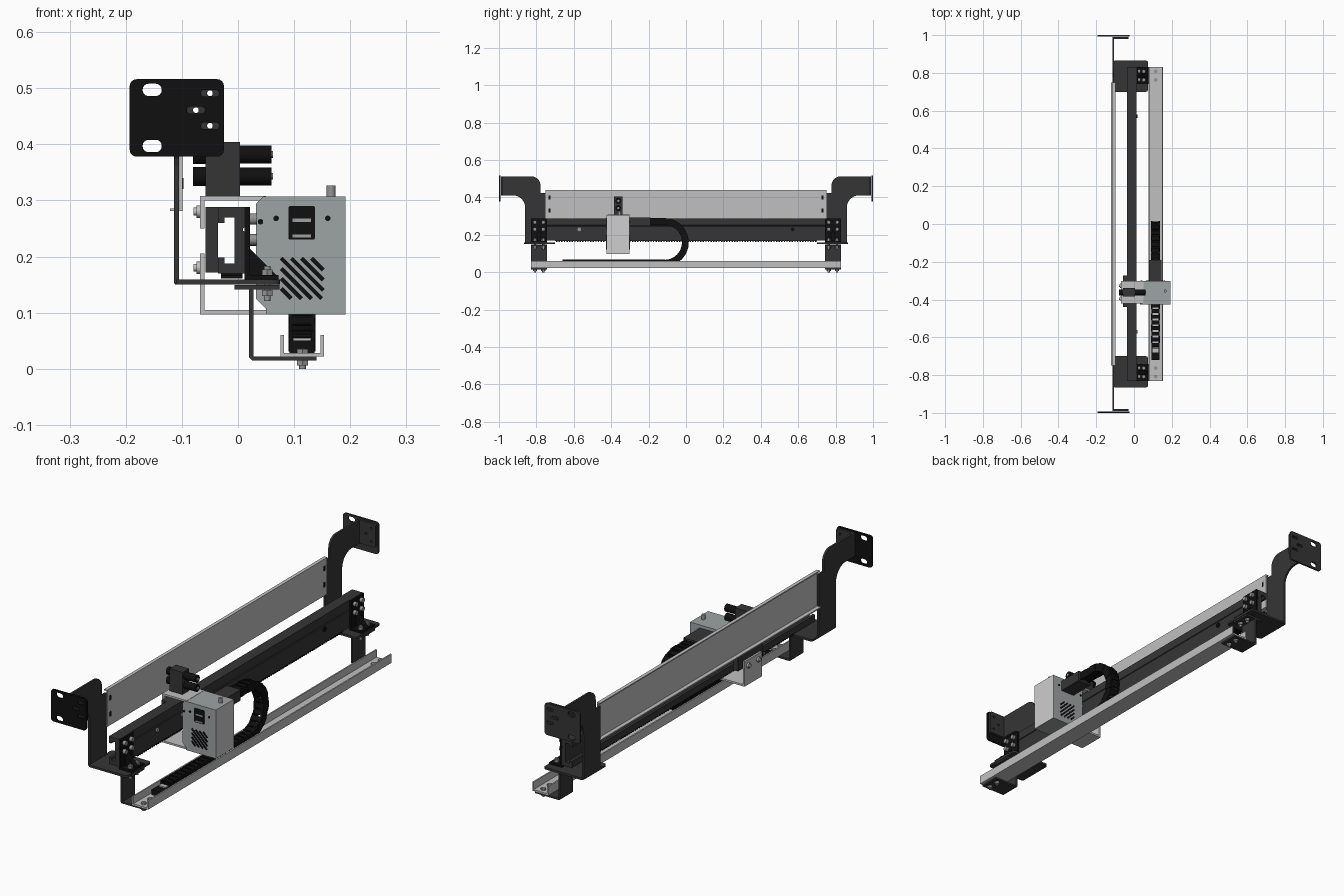
import bpy, bmesh, math
from mathutils import Matrix, Vector

if "Cube" in bpy.data.objects:
    bpy.data.objects.remove(bpy.data.objects["Cube"])


def material(name, rgb):
    m = bpy.data.materials.new(name)
    m.diffuse_color = (*rgb, 1)
    m.use_nodes = True
    m.node_tree.nodes["Principled BSDF"].inputs["Base Color"].default_value = m.diffuse_color
    return m


LIGHT = material("light grey metal", (0.53, 0.53, 0.53))
PALE = material("pale cover", (0.62, 0.62, 0.62))
CASE = material("blue grey case", (0.34, 0.37, 0.37))
STEEL = material("bolt steel", (0.30, 0.30, 0.30))
DARK = material("dark grey metal", (0.036, 0.036, 0.036))
BLACK = material("black", (0.005, 0.005, 0.005))

PLANES = {"xy": Matrix.Identity(4),
          "xz": Matrix(((1, 0, 0, 0), (0, 0, -1, 0), (0, 1, 0, 0), (0, 0, 0, 1))),
          "yz": Matrix(((0, 0, 1, 0), (1, 0, 0, 0), (0, 1, 0, 0), (0, 0, 0, 1)))}
NORMAL = {"xy": Vector((0, 0, 1)), "xz": Vector((0, 1, 0)), "yz": Vector((1, 0, 0))}


def finish(name, bm, mat):
    me = bpy.data.meshes.new(name)
    bm.to_mesh(me)
    bm.free()
    me.materials.append(mat)
    ob = bpy.data.objects.new(name, me)
    bpy.context.collection.objects.link(ob)
    return ob


def slab(name, plane, lo, hi, outline, mat, holes=()):
    """Flat outline with holes, extruded from lo to hi along the plane's normal."""
    cu = bpy.data.curves.new(name, "CURVE")
    cu.dimensions, cu.fill_mode, cu.extrude = "2D", "BOTH", (hi - lo) / 2
    for loop in (outline, *holes):
        sp = cu.splines.new("POLY")
        sp.points.add(len(loop) - 1)
        for p, (u, v) in zip(sp.points, loop):
            p.co = (u, v, 0, 1)
        sp.use_cyclic_u = True
    tmp = bpy.data.objects.new(name + "_curve", cu)
    bpy.context.collection.objects.link(tmp)
    bpy.context.view_layer.update()
    me = bpy.data.meshes.new_from_object(tmp)
    bpy.data.objects.remove(tmp)
    bm = bmesh.new()
    bm.from_mesh(me)
    bmesh.ops.transform(bm, matrix=Matrix.Translation(NORMAL[plane] * (lo + hi) / 2) @ PLANES[plane], verts=bm.verts)
    bmesh.ops.remove_doubles(bm, verts=bm.verts, dist=1e-5)
    bmesh.ops.recalc_face_normals(bm, faces=bm.faces)
    for f in bm.faces:
        f.smooth = False
        f.material_index = 0
    return finish(name, bm, mat)


def add_box(bm, x0, x1, y0, y1, z0, z1, matrix=Matrix.Identity(4)):
    mid = Vector(((x0 + x1) / 2, (y0 + y1) / 2, (z0 + z1) / 2))
    bmesh.ops.create_cube(bm, size=1, matrix=matrix @ Matrix.Translation(mid)
                          @ Matrix.Diagonal((x1 - x0, y1 - y0, z1 - z0, 1)))


def boxes(name, mat, *ext):
    bm = bmesh.new()
    for e in ext:
        add_box(bm, *e)
    return finish(name, bm, mat)


def rods(name, mat, plane, centres, r, length, n=12):
    bm = bmesh.new()
    for c in centres:
        bmesh.ops.create_cone(bm, cap_ends=True, segments=n, radius1=r, radius2=r, depth=length,
                              matrix=Matrix.Translation(c) @ PLANES[plane])
    for f in bm.faces:
        f.smooth = len(f.verts) == 4 and n > 6
    for e in bm.edges:
        e.smooth = e.calc_face_angle(0) < 0.7
    return finish(name, bm, mat)


def rounded(u0, u1, v0, v1, r, n=5):
    pts = []
    for cu, cv, a in ((u1 - r, v1 - r, 0), (u0 + r, v1 - r, 90), (u0 + r, v0 + r, 180), (u1 - r, v0 + r, 270)):
        for i in range(n):
            t = math.radians(a + 90 * i / (n - 1))
            pts.append((cu + r * math.cos(t), cv + r * math.sin(t)))
    return pts


def slot(u, v, w, h):
    return rounded(u - w / 2, u + w / 2, v - h / 2, v + h / 2, min(w, h) / 2 - 0.0005)


def arc(cu, cv, r, a0, a1, n=8):
    return [(cu + r * math.cos(math.radians(a0 + (a1 - a0) * i / (n - 1))),
             cv + r * math.sin(math.radians(a0 + (a1 - a0) * i / (n - 1)))) for i in range(n)]


# Ends: wall plate, swan-neck arm, shelf, corner bracket, hanging leg and bolts
for s, end in ((-1, "front"), (1, "back")):
    def Y(a, b):
        return sorted((s * a, s * b))

    small = [slot(-0.05, 0.491, 0.032, 0.012), slot(-0.075, 0.461, 0.032, 0.012), slot(-0.05, 0.433, 0.032, 0.012)]
    slab(end + "_wall_plate", "xz", *Y(0.992, 1.0), rounded(-0.193, -0.025, 0.378, 0.516, 0.012),
         BLACK if s < 0 else DARK, small + [slot(-0.153, v, 0.034, 0.022) for v in (0.497, 0.397)])
    slab(end + "_arm_tab", "xz", *Y(0.980, 0.990), rounded(-0.114, -0.03, 0.411, 0.512, 0.008), DARK,
         [slot(u, v, 0.01, 0.01) for u, v in ((-0.05, 0.491), (-0.075, 0.461), (-0.05, 0.433))])
    neck = ([(0.99, 0.411), (0.99, 0.512)] + arc(0.825, 0.465, 0.047, 90, 180)
            + [(0.778, 0.425), (0.745, 0.425), (0.745, 0.152), (0.86, 0.152)] + arc(0.925, 0.346, 0.065, 180, 90))
    slab(end + "_arm", "yz", -0.114, -0.105, [(s * u, v) for u, v in neck], DARK)
    slab(end + "_shelf", "xy", 0.150, 0.159, rounded(-0.112, 0.075, *Y(0.70, 0.865), 0.012), DARK)
    ya, yb = Y(0.742, 0.83)
    boxes(end + "_corner_bracket", BLACK, (0.012, 0.021, ya, yb, 0.159, 0.288), (0.012, 0.072, ya, yb, 0.159, 0.167))
    slab(end + "_gusset", "xz", *Y(0.776, 0.796), [(0.02, 0.215), (0.02, 0.165), (0.07, 0.165)], BLACK)
    leg = [(-0.006, 0.149), (0.074, 0.149), (0.074, 0.141), (0.028, 0.141), (0.028, 0.022),
           (0.14, 0.022), (0.14, 0.015), (0.025, 0.015), (0.02, 0.02), (0.02, 0.141), (-0.006, 0.141)]
    slab(end + "_hanging_leg", "xz", ya, yb, leg, DARK)
    ys = (s * 0.763, s * 0.808)
    rods(end + "_side_bolts", STEEL, "yz", [(0.027, y, z) for y in ys for z in (0.23, 0.267)], 0.010, 0.014)
    rods(end + "_shelf_bolts", STEEL, "xy", [(0.052, y, 0.152) for y in ys], 0.006, 0.062)
    rods(end + "_shelf_nuts", STEEL, "xy", [(0.052, y, z) for y in ys for z in (0.172, 0.135)], 0.011, 0.010, 6)
    rods(end + "_tray_bolts", STEEL, "xy", [(0.115, y, 0.018) for y in ys], 0.006, 0.036)
    rods(end + "_tray_nuts", STEEL, "xy", [(0.115, y, z) for y in ys for z in (0.010, 0.031)], 0.011, 0.009, 6)
    boxes(end + "_panel_slots", BLACK, *[(-0.1, -0.097, s * 0.73 - 0.005, s * 0.73 + 0.005, z - 0.01, z + 0.01)
                                         for z in (0.33, 0.40)])
    rods(end + "_rail_screw", STEEL if s < 0 else BLACK, "yz", [(0.014, s * 0.57, 0.229)], 0.010, 0.008)

# Long rear panel with folded lips
slab("rear_panel", "xz", -0.75, 0.75,
     [(-0.114, 0.44), (-0.099, 0.44), (-0.099, 0.281), (-0.121, 0.281), (-0.121, 0.286),
      (-0.104, 0.286), (-0.104, 0.435), (-0.114, 0.435)], LIGHT)

# Guide rail: slotted at the rear with a fine groove in front
slab("guide_rail", "xz", -0.83, 0.83,
     [(-0.036, 0.288), (0.012, 0.288), (0.012, 0.252), (0.009, 0.250), (0.009, 0.246), (0.012, 0.244),
      (0.012, 0.170), (-0.036, 0.170), (-0.036, 0.198), (-0.024, 0.198), (-0.024, 0.188), (-0.006, 0.188),
      (-0.006, 0.270), (-0.024, 0.270), (-0.024, 0.260), (-0.036, 0.260)], DARK)
boxes("toothed_rack", BLACK, (-0.03, 0.008, -0.70, 0.70, 0.166, 0.171),
      *[(-0.03, 0.008, -0.695 + i * 0.014, -0.688 + i * 0.014, 0.161, 0.167) for i in range(100)])

# Cable tray
slab("cable_tray", "xz", -0.83, 0.83,
     [(0.076, 0.060), (0.082, 0.060), (0.082, 0.028), (0.147, 0.028), (0.147, 0.060),
      (0.153, 0.060), (0.153, 0.022), (0.076, 0.022)], LIGHT)
boxes("chain_anchor", BLACK, (0.092, 0.136, -0.72, -0.655, 0.028, 0.05))
boxes("anchor_plate", LIGHT, (0.098, 0.13, -0.68, -0.66, 0.05, 0.055))

# Carriage clamp around the rail
y0, y1 = -0.42, -0.302
boxes("carriage_clamp", LIGHT, (-0.068, 0.05, y0, y1, 0.300, 0.308), (-0.068, -0.060, y0, y1, 0.250, 0.302),
      (-0.068, -0.060, y0, y1, 0.097, 0.205), (-0.068, 0.05, y0, y1, 0.097, 0.105))
boxes("slide_block", DARK, (-0.058, -0.036, -0.44, -0.272, 0.172, 0.288))
screws = [(-0.070, y, z) for y in (-0.395, -0.327) for z in (0.18, 0.28)]
rods("clamp_screws", LIGHT, "yz", screws, 0.011, 0.008)
rods("clamp_screw_domes", LIGHT, "yz", [(x - 0.005, y, z) for x, y, z in screws], 0.007, 0.008)
rods("carriage_spacers", STEEL, "yz", [(0.023, y, 0.229) for y in (-0.395, -0.327)], 0.010, 0.022)

# Carriage case, with a pale cover on its outer side
case = slab("carriage_case", "xz", -0.425, -0.302,
            [(0.050, 0.097), (0.192, 0.097), (0.192, 0.307), (0.045, 0.307), (0.032, 0.294),
             (0.032, 0.125), (0.050, 0.107)], CASE)
case.data.materials.append(PALE)
for p in case.data.polygons:
    p.material_index = 1 if p.normal.x > 0.9 else 0
rods("case_pin", STEEL, "xy", [(0.166, -0.355, 0.316)], 0.008, 0.022)

# Case details on both faces: diagonal vents, screw holes; window in front
h = 0.0026
for face, lo, hi in (("front", -0.427, -0.424), ("back", -0.303, -0.300)):
    for i in range(7):
        c = 0.220 + i * 0.018
        a, b = max(0.077, c - 0.197), min(0.152, c - 0.125)
        slab(f"{face}_vent_{i}", "xz", lo, hi,
             [(a - h, c - a - h), (b - h, c - b - h), (b + h, c - b + h), (a + h, c - a + h)], BLACK)
    rods(face + "_case_holes", BLACK, "xz",
         [(x, (lo + hi) / 2, z) for x, z in ((0.068, 0.268), (0.160, 0.268), (0.04, 0.262))], 0.005, 0.003)
slab("window", "xz", -0.427, -0.424, rounded(0.09, 0.137, 0.230, 0.290, 0.003), BLACK)
boxes("window_bars", CASE, (0.097, 0.13, -0.429, -0.426, 0.262, 0.268), (0.097, 0.13, -0.429, -0.426, 0.234, 0.239))

# Sensor post with two horizontal barrels
boxes("sensor_post", DARK, (-0.058, 0.004, -0.384, -0.340, 0.306, 0.404))
zs = (0.343, 0.382)
rods("sensor_barrels", BLACK, "yz", [(0.03, -0.362, z) for z in zs], 0.016, 0.06, 16)
rods("sensor_caps", BLACK, "yz", [(-0.068, -0.362, z) for z in zs], 0.017, 0.024, 10)
rods("sensor_lenses", STEEL, "yz", [(0.061, -0.362, z) for z in zs], 0.006, 0.003)

# Cable chain: hollow links following a hairpin path
boxes("chain_connector", DARK, (0.080, 0.146, -0.302, -0.19, 0.247, 0.294))
R, yc, zc, top = 0.111, -0.115, 0.160, 0.085
bm = bmesh.new()
pitch = 0.030
for i in range(33):
    d = i * pitch
    if d < top:
        y, z, t = yc - top + d, zc + R, 0
    elif d < top + math.pi * R:
        t = (d - top) / R
        y, z = yc + R * math.sin(t), zc + R * math.cos(t)
    else:
        y, z, t = yc - (d - top - math.pi * R), zc - R, math.pi
    if y < -0.665:
        break
    m = Matrix.Translation((0.114, y, z)) @ Matrix.Rotation(-t, 4, "X")
    for side in (-1, 1):
        xa, xb = sorted((side * 0.016, side * (0.022 + 0.002 * (i % 2))))
        add_box(bm, xa, xb, -0.018, 0.018, -0.018, 0.018, m)
        add_box(bm, -0.018, 0.018, -0.010, 0.010, *sorted((side * 0.013, side * 0.017)), m)
finish("cable_chain", bm, BLACK)
